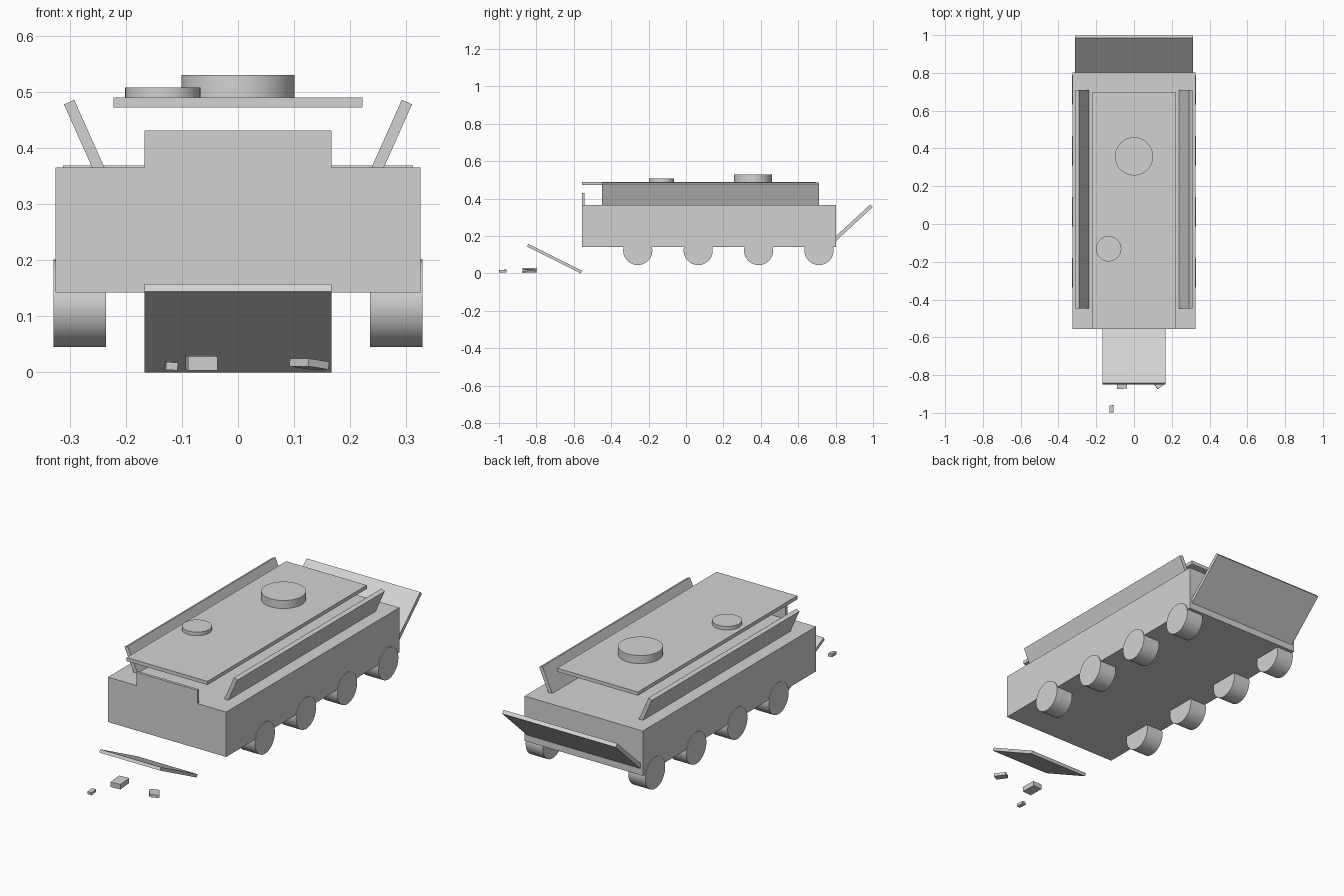
import bpy, bmesh, math
from mathutils import Matrix

if "Cube" in bpy.data.objects:
    bpy.data.objects.remove(bpy.data.objects["Cube"])

grey = bpy.data.materials.new("light grey")
grey.diffuse_color = (0.65, 0.65, 0.65, 1)
grey.use_nodes = True
grey.node_tree.nodes["Principled BSDF"].inputs["Base Color"].default_value = grey.diffuse_color


def finish(name, bm):
    bmesh.ops.recalc_face_normals(bm, faces=bm.faces)
    mesh = bpy.data.meshes.new(name)
    bm.to_mesh(mesh)
    bm.free()
    mesh.materials.append(grey)
    ob = bpy.data.objects.new(name, mesh)
    bpy.context.collection.objects.link(ob)
    return ob


def box(name, size, loc, rot=(0, 0, 0)):
    bm = bmesh.new()
    bmesh.ops.create_cube(bm, size=1, matrix=Matrix.Diagonal((*size, 1)))
    ob = finish(name, bm)
    ob.location, ob.rotation_euler = loc, rot
    return ob


def span(name, x, y, z):
    """Box given by its (min, max) on each axis."""
    return box(name, [b - a for a, b in (x, y, z)], [(a + b) / 2 for a, b in (x, y, z)])


def cylinder(name, radius, depth, loc, rot=(0, 0, 0)):
    bm = bmesh.new()
    bmesh.ops.create_cone(bm, cap_ends=True, segments=48, radius1=radius,
                          radius2=radius, depth=depth)
    ob = finish(name, bm)
    ob.location, ob.rotation_euler = loc, rot
    bpy.ops.object.select_all(action='DESELECT')
    ob.select_set(True)
    bpy.context.view_layer.objects.active = ob
    bpy.ops.object.shade_smooth_by_angle(angle=math.radians(30))
    return ob


def extrude_x(name, profile, half_width):
    """Slab with a (y, z) outline, symmetric across x."""
    bm = bmesh.new()
    face = bm.faces.new([bm.verts.new((-half_width, y, z)) for y, z in profile])
    new = bmesh.ops.extrude_face_region(bm, geom=[face])["geom"]
    bmesh.ops.translate(bm, verts=[v for v in new if isinstance(v, bmesh.types.BMVert)],
                        vec=(2 * half_width, 0, 0))
    return finish(name, bm)


# Hull with the raised plate at the front
span("hull", (-0.325, 0.325), (-0.557, 0.803), (0.142, 0.365))
span("front_plate", (-0.167, 0.167), (-0.557, -0.543), (0.36, 0.431))

# Raised roof with turret ring and hatch
span("roof", (-0.222, 0.222), (-0.557, 0.695), (0.472, 0.49))
cylinder("turret_ring", 0.101, 0.04, (0, 0.358, 0.51))
cylinder("hatch", 0.067, 0.018, (-0.134, -0.131, 0.499))

# Side flaps leaning outwards, and four wheels per side
for side, sx in (("left", -1), ("right", 1)):
    box(f"{side}_flap", (0.02, 1.158, 0.15), (sx * 0.2705, 0.131, 0.4133),
        (0, sx * math.radians(24), 0))
    for i in range(4):
        cylinder(f"{side}_wheel_{i + 1}", 0.078, 0.094,
                 (sx * 0.282, -0.258 + 0.323 * i, 0.123), (0, math.pi / 2, 0))

# Front ramp lowered to the ground, rear door half open
extrude_x("front_ramp", [(-0.563, 0), (-0.556, 0.014), (-0.843, 0.158), (-0.850, 0.144)], 0.167)
extrude_x("rear_door", [(0.80, 0.172), (0.998, 0.355), (0.985, 0.369), (0.787, 0.186)], 0.312)

# Loose blocks lying in front of the ramp
box("block_small", (0.021, 0.038, 0.014), (-0.119, -0.979, 0.012), (0.05, 0.05, 0.06))
box("block_large", (0.052, 0.075, 0.025), (-0.065, -0.835, 0.017), (0.03, 0.0, 0.06))
box("block_tilted", (0.045, 0.058, 0.014), (0.127, -0.838, 0.015), (0.0, 0.13, 0.62))
